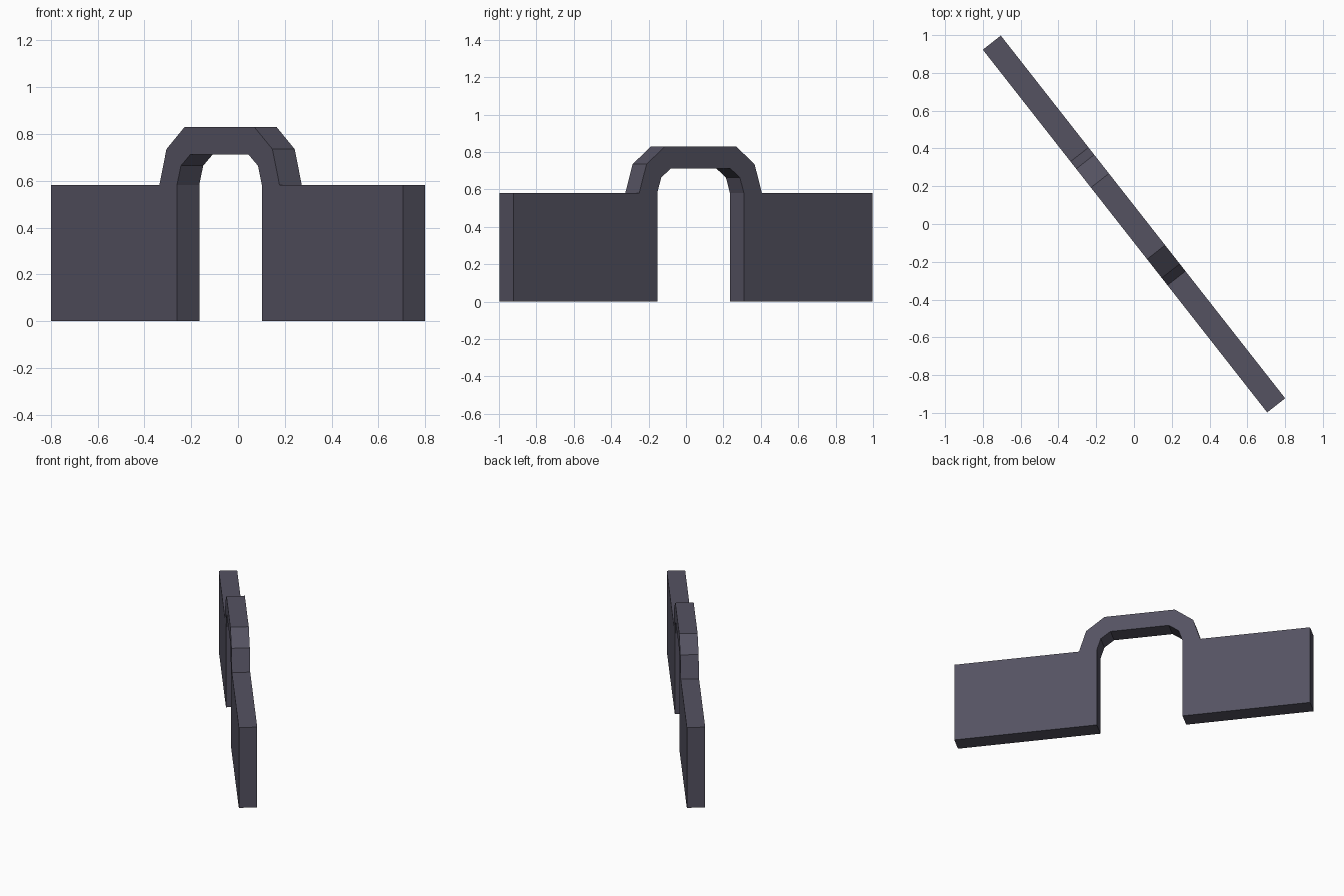
import bpy, bmesh, math
from mathutils import Matrix, Vector

if "Cube" in bpy.data.objects:
    bpy.data.objects.remove(bpy.data.objects["Cube"])

HALF_LEN, THICK = 1.22, 0.121     # wall half length and thickness
MID = -0.0515                     # centre of the arch along the wall
TOP = 0.582                       # wall height

# Half profiles of the arch, from the spring line up: (offset from centre, height)
outer = [(0.416, TOP), (0.367, 0.735), (0.241, 0.83)]
inner = [(0.294, 0.0), (0.294, TOP), (0.267, 0.664), (0.20, 0.713)]


def span(half):
    """Mirror a half profile into a full run from left to right."""
    return [(MID - a, z) for a, z in half] + [(MID + a, z) for a, z in reversed(half)]


# Whole wall outline: over the arch, down the right end, back under the opening
outline = ([(-HALF_LEN, 0), (-HALF_LEN, TOP)] + span(outer)
           + [(HALF_LEN, TOP), (HALF_LEN, 0)] + span(inner)[::-1])

# Extrude the outline through the wall thickness
bm = bmesh.new()
face = bm.faces.new([bm.verts.new((s, -THICK / 2, z)) for s, z in outline])
ext = bmesh.ops.extrude_face_region(bm, geom=[face])
moved = [g for g in ext["geom"] if isinstance(g, bmesh.types.BMVert)]
bmesh.ops.translate(bm, verts=moved, vec=Vector((0, THICK, 0)))

# Turn the wall to run diagonally across the plan
bmesh.ops.rotate(bm, verts=bm.verts[:], cent=(0, 0, 0),
                 matrix=Matrix.Rotation(math.atan2(-0.787, 0.617), 3, 'Z'))
bmesh.ops.recalc_face_normals(bm, faces=bm.faces[:])

mesh = bpy.data.meshes.new("arched_wall")
bm.to_mesh(mesh)
bm.free()
wall = bpy.data.objects.new("arched_wall", mesh)
bpy.context.collection.objects.link(wall)

# Dark slate colour
mat = bpy.data.materials.new("dark_slate")
mat.diffuse_color = (0.09, 0.085, 0.12, 1)
mat.use_nodes = True
mat.node_tree.nodes["Principled BSDF"].inputs["Base Color"].default_value = mat.diffuse_color
mesh.materials.append(mat)
